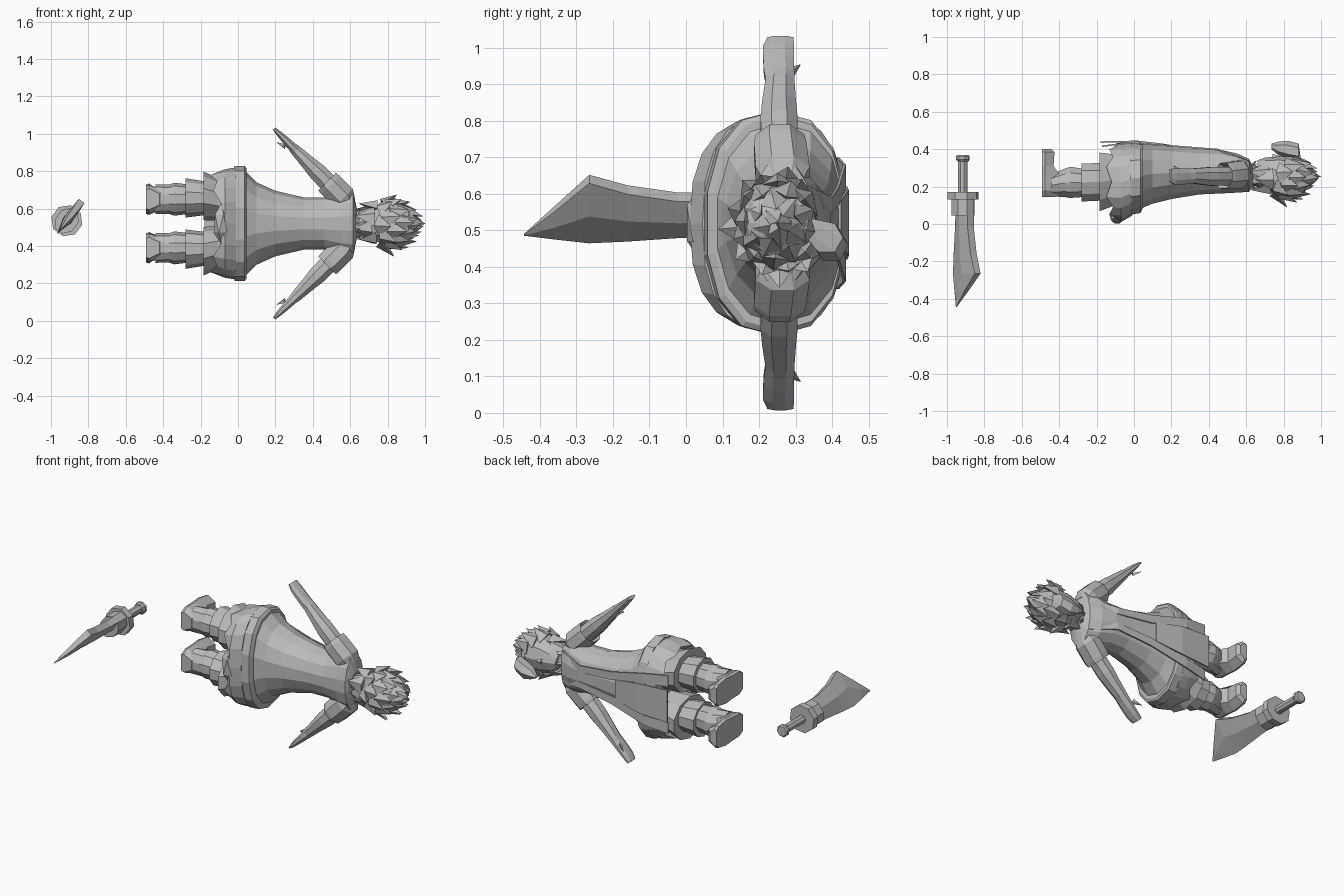
import bpy, bmesh, math, random
from mathutils import Matrix, Vector

if "Cube" in bpy.data.objects:
    bpy.data.objects.remove(bpy.data.objects["Cube"])
random.seed(4)
MID = 0.52  # height of the body's mirror plane

clay = bpy.data.materials.new("clay_grey")
clay.use_nodes = True
clay.diffuse_color = (0.5, 0.5, 0.5, 1)
clay.node_tree.nodes["Principled BSDF"].inputs["Base Color"].default_value = (0.5, 0.5, 0.5, 1)


def finish(name, bm, matrix=Matrix()):
    bmesh.ops.transform(bm, matrix=matrix, verts=bm.verts)
    bmesh.ops.recalc_face_normals(bm, faces=bm.faces)
    mesh = bpy.data.meshes.new(name)
    bm.to_mesh(mesh)
    bm.free()
    mesh.materials.append(clay)
    obj = bpy.data.objects.new(name, mesh)
    bpy.context.collection.objects.link(obj)
    return obj


def skin(name, rings, matrix=Matrix()):
    """Bridge equal rings of points and cap both ends."""
    bm = bmesh.new()
    rows = [[bm.verts.new(p) for p in ring] for ring in rings]
    n = len(rows[0])
    for a, b in zip(rows, rows[1:]):
        for i in range(n):
            j = (i + 1) % n
            bm.faces.new((a[i], a[j], b[j], b[i]))
    bm.faces.new(rows[0])
    bm.faces.new(rows[-1])
    return finish(name, bm, matrix)


def oval(x, y0, y1, zc, rz, n, turn=0.0, power=1.0):
    """Ring across x, spanning y0..y1 and zc +- rz; a power under 1 squares it off."""
    def bulge(v):
        return math.copysign(abs(v) ** power, v)
    pts = []
    for i in range(n):
        a = math.tau * (i + turn) / n
        pts.append((x, (y0 + y1) / 2 + (y1 - y0) / 2 * bulge(math.cos(a)), zc + rz * bulge(math.sin(a))))
    return pts


def spike(bm, base, direction, length, radius, flat=0.6, out=Vector((1, 0, 0))):
    """Four-sided pointed tuft, flattened along out."""
    d = direction.normalized()
    side = d.cross(out).normalized()
    rot = Matrix((side, d.cross(side), d)).transposed().to_4x4()
    m = Matrix.Translation(base + d * length / 2) @ rot @ Matrix.Diagonal((1, flat, 1, 1))
    bmesh.ops.create_cone(bm, cap_ends=True, segments=4, radius1=radius,
                          radius2=0, depth=length, matrix=m)


# Coat: shoulders, waist and hips
skin("coat", [oval(x, y0, y1, MID, rz, 14, 0.5, p) for x, y0, y1, rz, p in (
    (0.635, 0.20, 0.31, 0.08, 1), (0.615, 0.17, 0.35, 0.175, 1), (0.55, 0.165, 0.38, 0.17, 1),
    (0.46, 0.16, 0.40, 0.14, 1), (0.35, 0.155, 0.405, 0.14, 1), (0.20, 0.13, 0.42, 0.175, 1),
    (0.10, 0.105, 0.43, 0.22, 0.95), (0.04, 0.08, 0.435, 0.28, 0.9))])
skin("belt", [oval(x, y0, y1, MID, rz, 14, 0.5, 0.85) for x, y0, y1, rz in (
    (0.045, 0.075, 0.435, 0.295), (0.035, 0.055, 0.44, 0.308), (-0.02, 0.045, 0.44, 0.308))])

# Coat skirt with a ragged hem, longer at the sides than the middle
hem, inner = [], []
for i, (x, y, z) in enumerate(oval(0, 0.02, 0.43, MID, 0.27, 20, 0, 0.8)):
    side = abs(z - MID) / 0.27
    hem.append((-0.10 - 0.05 * side + (0.03 if i % 2 else 0), y, z))
    inner.append((-0.06, 0.22 + (y - 0.22) * 0.8, MID + (z - MID) * 0.85))
skin("coat_skirt", [oval(-0.01, 0.045, 0.438, MID, 0.30, 20, 0, 0.8),
                    oval(-0.07, 0.01, 0.435, MID, 0.29, 20, 0, 0.8), hem, inner])

# Hanging bundle at the back of the skirt
bm = bmesh.new()
bmesh.ops.create_icosphere(bm, subdivisions=1, radius=1)
finish("back_pouch", bm, Matrix.Translation((-0.09, 0.045, MID)) @ Matrix.Diagonal((0.045, 0.05, 0.11, 1)))


# Thin front apron and coat lapels
def panel(name, path, thick=0.008):
    """Strip through (x, y, z_low, z_high) stations."""
    skin(name, [[(x, y, a), (x, y, b), (x, y - thick, b), (x, y - thick, a)] for x, y, a, b in path])


panel("front_apron", [(0.19, 0.425, 0.46, 0.58), (0.02, 0.446, 0.43, 0.61), (-0.18, 0.442, 0.42, 0.62)])
for s, side in ((1, "left"), (-1, "right")):
    panel(side + "_lapel", [(x, y, MID + s * a, MID + s * b) for x, y, a, b in (
        (0.61, 0.34, 0.04, 0.10), (0.45, 0.402, 0.03, 0.07),
        (0.22, 0.42, 0.05, 0.10), (-0.02, 0.438, 0.10, 0.16), (-0.17, 0.42, 0.11, 0.18))])

# Neck and ragged collar
skin("neck", [oval(0.60, 0.20, 0.31, MID, 0.055, 8), oval(0.70, 0.21, 0.31, MID, 0.045, 8)])
bm = bmesh.new()
for i in range(9):
    a = math.tau * i / 9
    out = Vector((0, math.cos(a), math.sin(a)))
    spike(bm, Vector((0.62, 0.255, MID)) + out * 0.045, out + Vector((0.9, 0, 0)), 0.055, 0.028)
finish("collar", bm)

# Head, with the face toward +y
HEAD = Vector((0.80, 0.255, MID))
skin("head", [oval(x, y0, y1, MID, rz, 10) for x, y0, y1, rz in (
    (0.66, 0.25, 0.34, 0.04), (0.70, 0.19, 0.355, 0.085), (0.77, 0.145, 0.362, 0.112),
    (0.85, 0.14, 0.36, 0.118), (0.91, 0.165, 0.335, 0.09), (0.945, 0.22, 0.29, 0.04))])
skin("nose", [oval(0.74, 0.33, 0.375, MID, 0.018, 4), oval(0.79, 0.34, 0.36, MID, 0.008, 4)])

# Broad hair tufts lying close to the head, sweeping toward the crown and the nape
bm = bmesh.new()
COUNT = 54
for i in range(COUNT):
    c = 1 - 2 * (i + 0.5) / COUNT
    r, a = math.sqrt(1 - c * c), i * 2.39996
    n = Vector((c, r * math.cos(a), r * math.sin(a)))
    if n.y > 0.55 and n.x < 0.3:
        continue
    base = HEAD + Vector((n.x * 0.115, n.y * 0.095, n.z * 0.108))
    sweep = Vector((1, 0, 0)) if n.x > -0.45 else Vector((-0.6, 0, 0))
    tangent = sweep - n * sweep.dot(n)
    spike(bm, base, tangent + n * 0.42, random.uniform(0.085, 0.11), 0.06, 0.55, n)
finish("hair", bm)

# Rolled forelock
skin("forelock", [oval(x, y0, y1, z, rz, 6) for x, y0, y1, z, rz in (
    (0.89, 0.31, 0.36, 0.51, 0.025), (0.88, 0.34, 0.43, 0.48, 0.045), (0.82, 0.35, 0.445, 0.46, 0.05),
    (0.77, 0.37, 0.44, 0.455, 0.032), (0.735, 0.40, 0.43, 0.45, 0.008))])

for s, side in ((1, "left"), (-1, "right")):
    flip = Matrix.Translation((0, 0, MID)) @ Matrix.Diagonal((1, 1, s, 1))

    # Trouser leg with stepped flares down into the boot
    skin(side + "_leg", [oval(x, y0, y1, zc, rz, 10, 0.5) for x, y0, y1, zc, rz in (
        (-0.05, 0.10, 0.36, 0.125, 0.115), (-0.11, 0.09, 0.38, 0.13, 0.115), (-0.185, 0.06, 0.39, 0.148, 0.13),
        (-0.175, 0.12, 0.33, 0.135, 0.09), (-0.28, 0.115, 0.33, 0.137, 0.105), (-0.275, 0.14, 0.30, 0.13, 0.08),
        (-0.34, 0.135, 0.31, 0.13, 0.088), (-0.37, 0.14, 0.30, 0.13, 0.078), (-0.44, 0.145, 0.27, 0.13, 0.08))], flip)

    # Boot: foot profile from heel to toe
    skin(side + "_boot", [[(-0.492, y, 0.13 - w), (-0.492, y, 0.13 + w), (-0.475, y, 0.13 + w + 0.006),
                           (top, y, 0.13 + w * 0.6), (top, y, 0.13 - w * 0.6), (-0.475, y, 0.13 - w - 0.006)]
                          for y, w, top in ((0.145, 0.05, -0.42), (0.18, 0.07, -0.38), (0.25, 0.072, -0.385),
                                            (0.31, 0.078, -0.43), (0.385, 0.065, -0.425), (0.402, 0.045, -0.445))], flip)

    # Arm runs outward and toward the feet; local x is along the arm
    arm = flip @ Matrix.Translation((0.565, 0, 0.135)) @ Matrix.Rotation(math.radians(-135), 4, 'Y')
    skin(side + "_sleeve", [oval(t, y0, y1, b, rb, 8, 0.5) for t, y0, y1, b, rb in (
        (-0.05, 0.21, 0.32, 0, 0.04), (0.0, 0.185, 0.345, 0, 0.075), (0.10, 0.18, 0.335, 0, 0.075),
        (0.125, 0.185, 0.33, 0, 0.072), (0.10, 0.21, 0.31, 0, 0.05))], arm)
    skin(side + "_arm", [oval(t, y0, y1, b, rb, 8, 0.5) for t, y0, y1, b, rb in (
        (0.05, 0.205, 0.31, 0, 0.055), (0.20, 0.20, 0.31, 0, 0.052), (0.27, 0.205, 0.305, 0, 0.042),
        (0.36, 0.215, 0.30, 0, 0.032), (0.39, 0.21, 0.30, 0, 0.026), (0.44, 0.208, 0.30, 0, 0.022),
        (0.49, 0.208, 0.30, 0, 0.016), (0.526, 0.22, 0.297, 0, 0.009))], arm)
    bm = bmesh.new()
    spike(bm, Vector((0.25, 0.285, 0.412)), Vector((-1, 0.65, 0.5)), 0.06, 0.016)
    finish(side + "_thumb", bm, flip)

# Sword: local x along the handle (+y), local y across the blade, local z its thickness
across = Vector((0.6, 0, 0.8))
thick = Vector((0, 1, 0)).cross(across)
sword = Matrix.Translation((-0.915, 0, 0.535)) @ Matrix((
    (0, across.x, thick.x, 0), (1, across.y, thick.y, 0), (0, across.z, thick.z, 0), (0, 0, 0, 1)))


def blade(t, edge, spine, h):
    mid = edge * 0.5 + spine * 0.5
    return [(t, edge, 0), (t, mid, h), (t, spine, h * 0.8), (t, spine, -h * 0.8), (t, mid, -h)]


skin("blade", [blade(*st) for st in (
    (0.08, -0.065, 0.07, 0.026), (-0.02, -0.07, 0.07, 0.026), (-0.16, -0.082, 0.095, 0.026),
    (-0.265, -0.088, 0.132, 0.024), (-0.36, -0.075, 0.03, 0.016), (-0.444, -0.062, -0.057, 0.002))], sword)
skin("blade_collar", [oval(t, -0.075, 0.075, 0, 0.06, 8, 0.5) for t in (0.045, 0.135)], sword)
skin("guard", [oval(t, -0.085, 0.085, 0, 0.085, 8, 0.5) for t in (0.13, 0.172)], sword)
skin("handle", [oval(t, -0.026, 0.026, 0, 0.026, 8, 0.5) for t in (0.165, 0.345)], sword)
skin("pommel", [oval(t, -r, r, 0, r, 8, 0.5) for t, r in (
    (0.335, 0.03), (0.345, 0.038), (0.362, 0.038), (0.368, 0.03))], sword)
